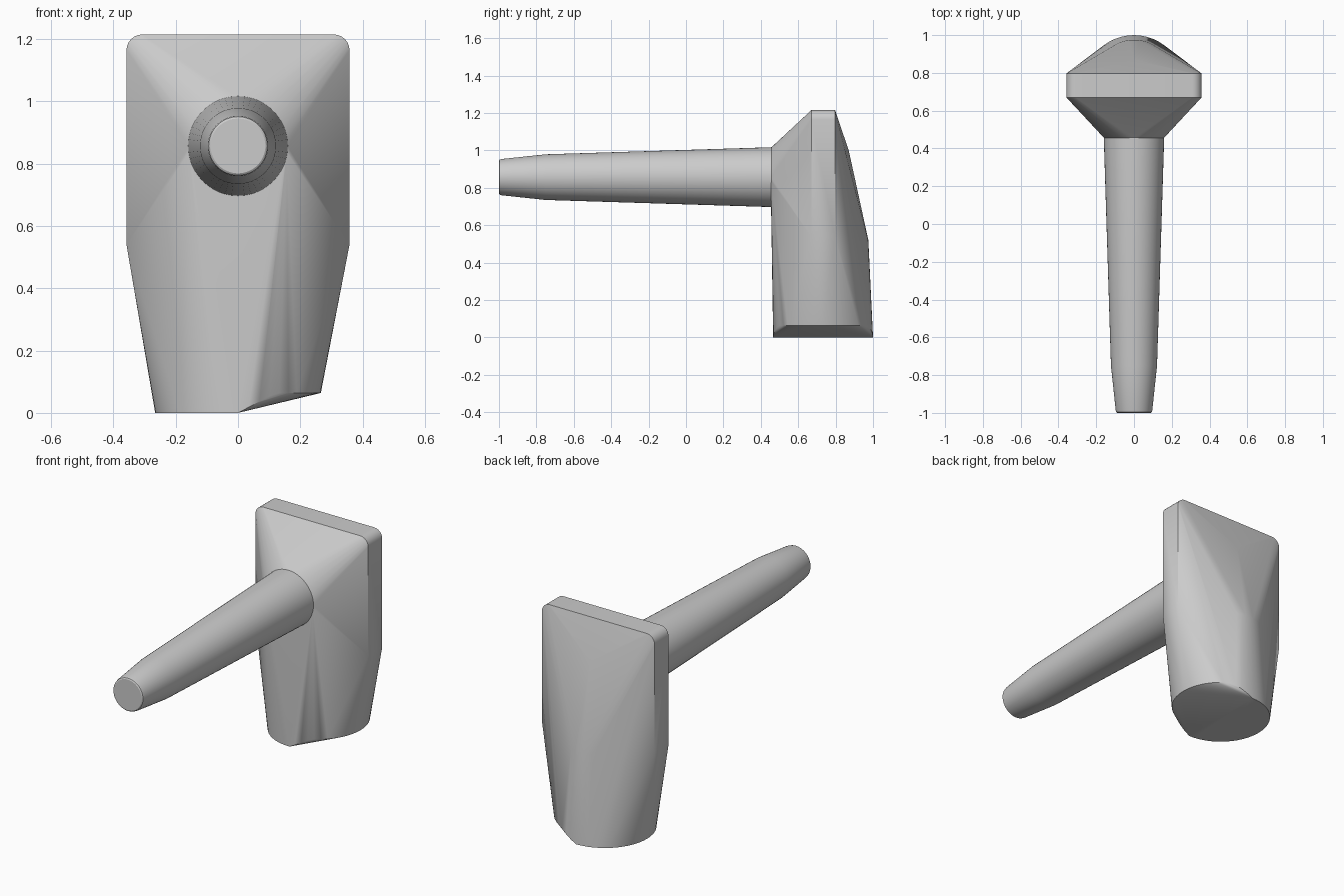
import bpy, bmesh, math
from mathutils import Vector

cube = bpy.data.objects.get("Cube")
if cube:
    bpy.data.objects.remove(cube, do_unlink=True)

grey = bpy.data.materials.new("plain grey")
grey.use_nodes = True
GREY = (0.6, 0.6, 0.6, 1.0)
grey.diffuse_color = GREY
grey.node_tree.nodes["Principled BSDF"].inputs["Base Color"].default_value = GREY

SIDES = 48
HANDLE_Z = 0.857


def finish(name, bm, angle):
    bmesh.ops.recalc_face_normals(bm, faces=bm.faces)
    mesh = bpy.data.meshes.new(name)
    bm.to_mesh(mesh)
    bm.free()
    mesh.materials.append(grey)
    obj = bpy.data.objects.new(name, mesh)
    bpy.context.collection.objects.link(obj)
    bpy.ops.object.select_all(action="DESELECT")
    obj.select_set(True)
    bpy.context.view_layer.objects.active = obj
    bpy.ops.object.shade_smooth_by_angle(angle=math.radians(angle))


def ring(y, r):
    """Points of a circle around the handle axis."""
    return [Vector((r * math.sin(a), y, HANDLE_Z + r * math.cos(a)))
            for a in (2 * math.pi * i / SIDES for i in range(SIDES))]


# Head: hull of the upper plate, handle collar, round foot and back ridge
points = ring(0.455, 0.158)
for side in (-1, 1):
    for y in (0.67, 0.797):
        points.append(Vector((side * 0.358, y, 0.54)))
        for i in range(7):  # rounded upper corner
            a = math.radians(15 * i)
            points.append(Vector((side * (0.308 + 0.05 * math.cos(a)), y,
                                  1.165 + 0.05 * math.sin(a))))
# Foot circle, lifted on the left side to leave a slanted underside
for i in range(SIDES):
    a = 2 * math.pi * i / SIDES
    x, y = 0.266 * math.sin(a), 0.733 - 0.267 * math.cos(a)
    points.append(Vector((x, y, 0.064 if x > 0.12 else 0.0)) if x < 0.005 or x > 0.12
                  else Vector((x, y, 0.064 * x / 0.12)))
# Back ridge: a peak and a shallow arc lower down
points.append(Vector((0, 0.87, 1.0)))
for i in range(-4, 5):
    a = math.radians(7 * i)
    points.append(Vector((0.22 * math.sin(a), 0.755 + 0.22 * math.cos(a), 0.52)))

bm = bmesh.new()
for p in points:
    bm.verts.new(p)
hull = bmesh.ops.convex_hull(bm, input=bm.verts)
loose = {g for g in hull["geom_interior"] + hull["geom_unused"]
         if isinstance(g, bmesh.types.BMVert)}
bmesh.ops.delete(bm, geom=list(loose), context="VERTS")
bmesh.ops.dissolve_limit(bm, angle_limit=math.radians(0.5), verts=bm.verts, edges=bm.edges)
finish("head", bm, 30)

# Handle: tapered round bar with a softened tip
bm = bmesh.new()
profile = [(0.46, 0.16), (-0.75, 0.122), (-0.985, 0.097), (-0.996, 0.094), (-1.0, 0.088)]
loops = [[bm.verts.new(p) for p in ring(y, r)] for y, r in profile]
for a, b in zip(loops, loops[1:]):
    for i in range(SIDES):
        j = (i + 1) % SIDES
        bm.faces.new((a[i], a[j], b[j], b[i]))
bm.faces.new(loops[-1])
bm.faces.new(loops[0])
finish("handle", bm, 30)
